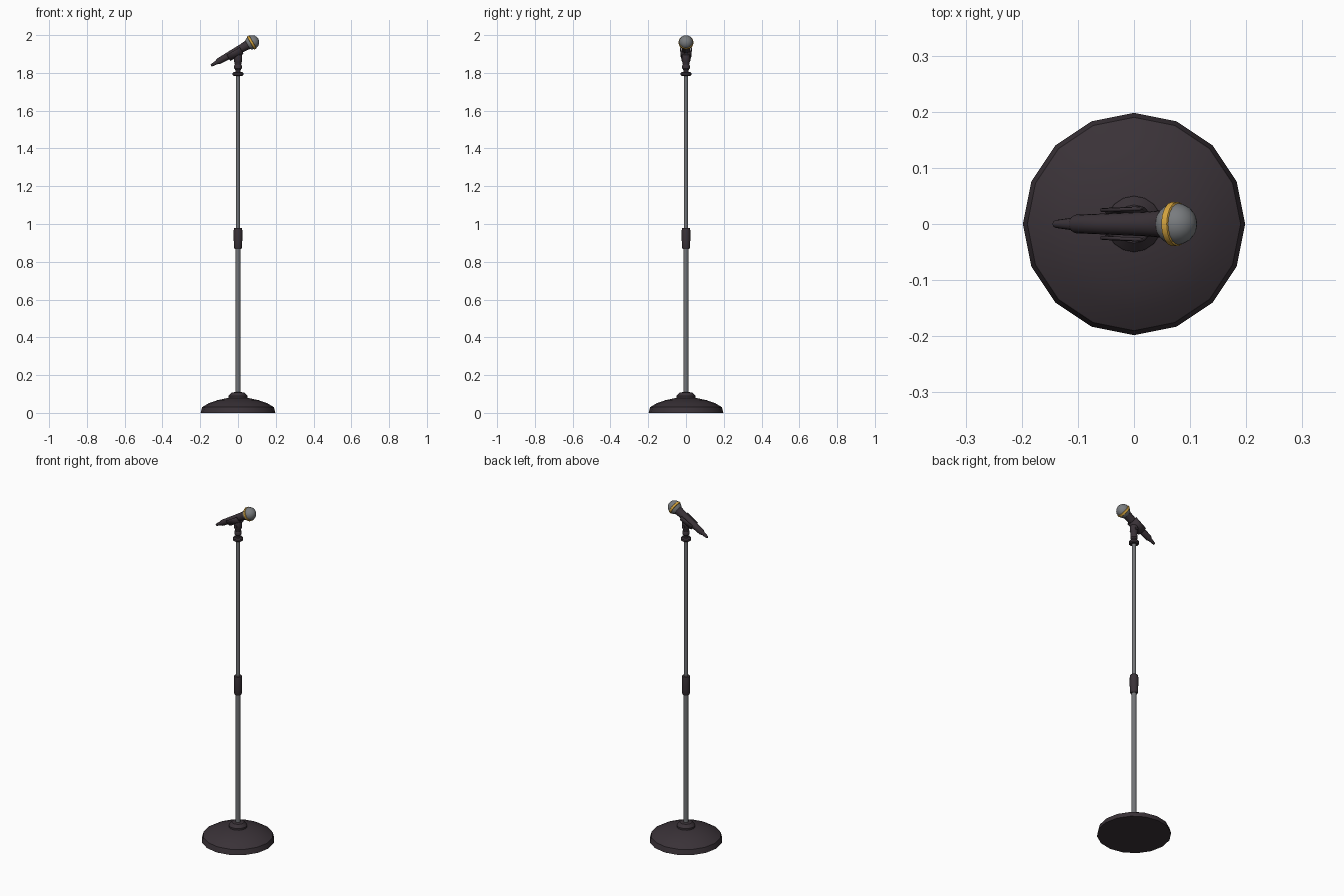
import bpy, bmesh, math
from mathutils import Matrix

if "Cube" in bpy.data.objects:
    bpy.data.objects.remove(bpy.data.objects["Cube"])


def material(name, rgb):
    m = bpy.data.materials.new(name)
    m.diffuse_color = (*rgb, 1)
    m.use_nodes = True
    m.node_tree.nodes["Principled BSDF"].inputs["Base Color"].default_value = m.diffuse_color
    return m


DARK = material("dark plum black", (0.042, 0.032, 0.039))
STEEL = material("steel grey", (0.17, 0.175, 0.185))
MESH = material("grille grey", (0.19, 0.20, 0.21))
GOLD = material("gold", (0.68, 0.38, 0.05))


def finish(name, bm, mat, matrix=Matrix(), angle=35):
    bmesh.ops.recalc_face_normals(bm, faces=bm.faces)
    me = bpy.data.meshes.new(name)
    bm.to_mesh(me)
    bm.free()
    me.materials.append(mat)
    ob = bpy.data.objects.new(name, me)
    bpy.context.collection.objects.link(ob)
    ob.matrix_world = matrix
    bpy.ops.object.select_all(action='DESELECT')
    ob.select_set(True)
    bpy.context.view_layer.objects.active = ob
    bpy.ops.object.shade_smooth_by_angle(angle=math.radians(angle))
    return ob


def lathe(name, profile, mat, n=16, matrix=Matrix(), angle=35):
    """Turn (radius, height) points around the local z axis and cap the ends."""
    bm = bmesh.new()
    rings = [[bm.verts.new((r * math.cos(2 * math.pi * i / n),
                            r * math.sin(2 * math.pi * i / n), z))
              for i in range(n)] for r, z in profile]
    for a, b in zip(rings, rings[1:]):
        for i in range(n):
            j = (i + 1) % n
            bm.faces.new((a[i], a[j], b[j], b[i]))
    bm.faces.new(rings[0])
    bm.faces.new(rings[-1])
    return finish(name, bm, mat, matrix, angle)


# Domed base and its collar
lathe("base", [(0.198, 0), (0.19, 0.03), (0.155, 0.051), (0.11, 0.067),
               (0.05, 0.08)], DARK)
lathe("base_collar", [(0.05, 0.075), (0.05, 0.09), (0.043, 0.098),
                      (0.034, 0.108), (0.015, 0.11)], DARK)

# Telescopic pole with height clutch
lathe("lower_pole", [(0.0135, 0.1), (0.0135, 0.89)], STEEL)
lathe("upper_pole", [(0.0115, 0.88), (0.0115, 1.8)], STEEL)
lathe("height_clutch", [(0.018, 0.868), (0.022, 0.876), (0.022, 0.905),
                        (0.023, 0.915), (0.023, 0.965), (0.021, 0.978),
                        (0.013, 0.98)], DARK)

# Collar at the top of the pole and the holder neck
lathe("top_collar", [(0.022, 1.784), (0.028, 1.789), (0.028, 1.8),
                     (0.022, 1.806)], DARK)
lathe("holder_neck", [(0.014, 1.8), (0.014, 1.815), (0.02, 1.823),
                      (0.02, 1.838), (0.017, 1.843), (0.018, 1.855),
                      (0.022, 1.862), (0.022, 1.885), (0.019, 1.9)], DARK)

# Everything on the microphone lies along a tilted axis, origin at the head
AXIS = Matrix.Translation((0.075, 0, 1.962)) @ Matrix.Rotation(math.radians(60.5), 4, 'Y')

# Holder clip: open trough around the underside of the body
bm = bmesh.new()
strip = []
for i in range(13):
    a = math.radians(-108 + 18 * i)
    strip.append([bm.verts.new((r * math.cos(a), r * math.sin(a), s))
                  for s, r in ((-0.150, 0.0255), (-0.07, 0.0285))])
for a, b in zip(strip, strip[1:]):
    bm.faces.new((a[0], b[0], b[1], a[1]))
clip = finish("holder_clip", bm, DARK, AXIS)
sol = clip.modifiers.new("thickness", 'SOLIDIFY')
sol.thickness = 0.006
sol.offset = 0

# Pivot bolt through the neck
lathe("pivot_bolt", [(0.009, -0.025), (0.009, 0.025)], DARK, 12,
      Matrix.Translation((0, 0, 1.873)) @ Matrix.Rotation(math.pi / 2, 4, 'X'))

# Microphone body, cable end, head and gold ring
lathe("microphone_body", [(0.013, -0.212), (0.0165, -0.205), (0.0185, -0.15),
                          (0.022, -0.06), (0.024, -0.035), (0.026, -0.024)],
      DARK, 16, AXIS)
lathe("cable_end", [(0.005, -0.25), (0.007, -0.246), (0.0115, -0.21),
                    (0.0115, -0.205)], DARK, 12, AXIS)
R = 0.0375
lathe("microphone_head",
      [(R * math.sin(math.pi * t / 20), -R * math.cos(math.pi * t / 20))
       for t in (0.4, 2, 4, 6, 8, 10, 12, 14, 16, 18, 19.6)],
      MESH, 20, AXIS, 40)
lathe("gold_ring", [(0.036, -0.010), (0.0395, -0.008), (0.0395, 0.003),
                    (0.036, 0.005)], GOLD, 16, AXIS)
